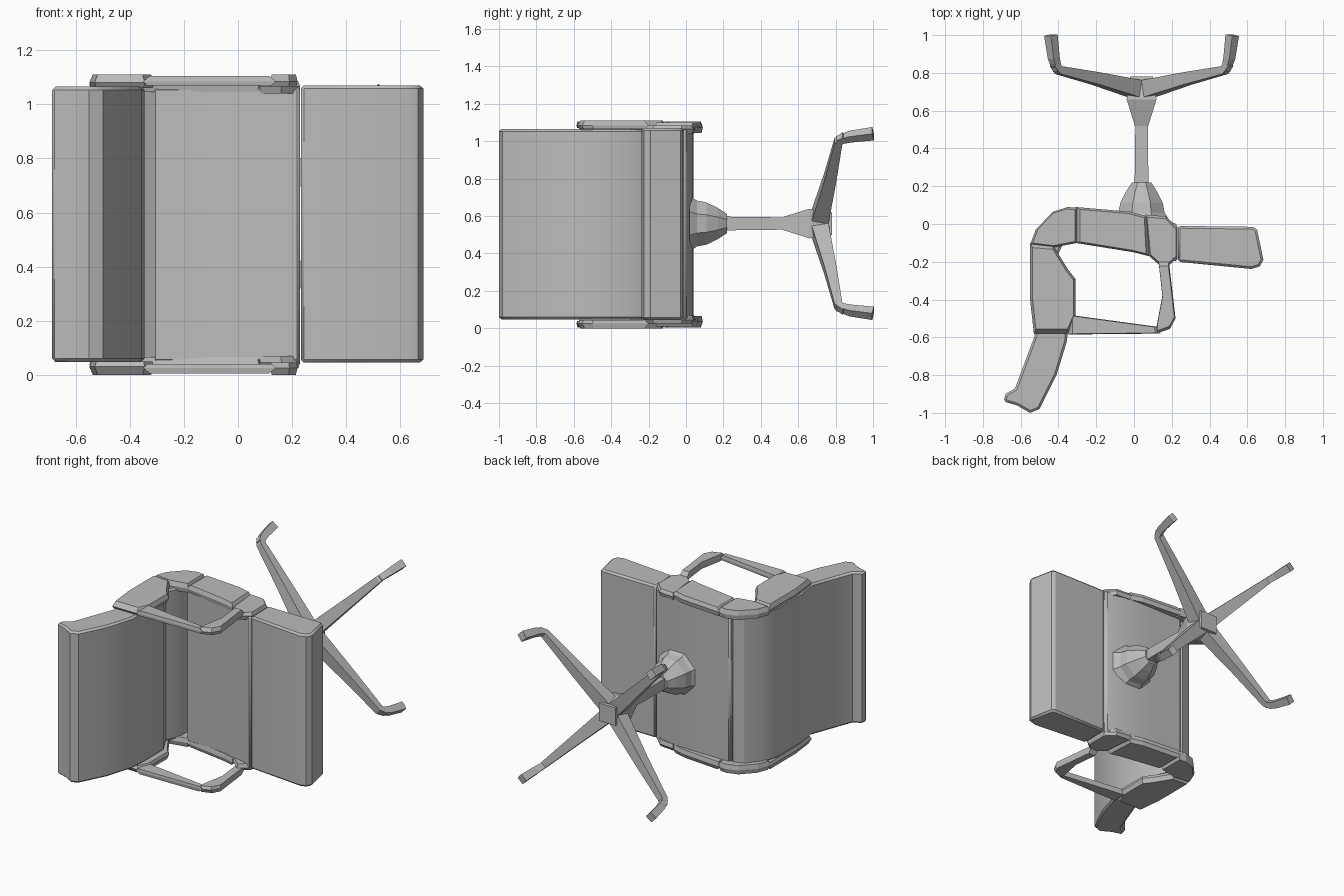
import bpy, bmesh, math
from mathutils import Vector

if "Cube" in bpy.data.objects:
    bpy.data.objects.remove(bpy.data.objects["Cube"])

grey = bpy.data.materials.new("mid_grey")
grey.use_nodes = True
colour = (0.5, 0.5, 0.5, 1)
grey.diffuse_color = colour
grey.node_tree.nodes["Principled BSDF"].inputs["Base Color"].default_value = colour

MID = 0.555  # mirror height between the two arm frames


def loft(name, rings, smooth=False, bevel=0):
    """Skin a list of equal rings of points and cap both ends."""
    bm = bmesh.new()
    rows = [[bm.verts.new(p) for p in ring] for ring in rings]
    n = len(rows[0])
    for a, b in zip(rows, rows[1:]):
        for i in range(n):
            j = (i + 1) % n
            bm.faces.new((a[i], a[j], b[j], b[i]))
    bm.faces.new(rows[0])
    bm.faces.new(rows[-1])
    bmesh.ops.recalc_face_normals(bm, faces=bm.faces)
    mesh = bpy.data.meshes.new(name)
    bm.to_mesh(mesh)
    bm.free()
    mesh.materials.append(grey)
    ob = bpy.data.objects.new(name, mesh)
    bpy.context.collection.objects.link(ob)
    if bevel:
        mod = ob.modifiers.new("soft_edges", "BEVEL")
        mod.width = bevel
        mod.limit_method = "ANGLE"
        mod.angle_limit = math.radians(60)
    if smooth:
        bpy.ops.object.select_all(action="DESELECT")
        ob.select_set(True)
        bpy.context.view_layer.objects.active = ob
        bpy.ops.object.shade_smooth_by_angle(angle=math.radians(30))
    return ob


def cushion(name, outline, z0, z1):
    loft(name, [[(x, y, z) for x, y in outline] for z in (z0, z1)], True, 0.012)


def cap(name, outline, heights, side):
    """Plate measured out from the middle height, narrowing on its outer face."""
    cx = sum(p[0] for p in outline) / len(outline)
    cy = sum(p[1] for p in outline) / len(outline)
    rings = []
    for h, k in zip(heights, (0.94, 1, 0.9)):
        rings.append([(cx + (x - cx) * k, cy + (y - cy) * k, MID + side * h)
                      for x, y in outline])
    loft(name, rings)


def tube(name, path, sides, ref):
    """Path of (x, y, z, radius) with rings square to the path."""
    pts = [Vector(p[:3]) for p in path]
    rings = []
    for i, p in enumerate(pts):
        t = (pts[min(i + 1, len(pts) - 1)] - pts[max(i - 1, 0)]).normalized()
        u = t.cross(Vector(ref)).normalized()
        v = u.cross(t)
        ring = []
        for k in range(sides):
            a = math.tau * (k + 0.5) / sides
            ring.append(p + (u * math.cos(a) + v * math.sin(a)) * path[i][3])
        rings.append(ring)
    loft(name, rings)


# Padded panels
cushion("seat", [(.23, .0), (.1, .035), (-.1, .04), (-.355, .04), (-.36, -.02),
                 (-.305, -.1), (0, -.14), (.1, -.17), (.23, -.2)], .045, 1.065)
cushion("leg_rest", [(.232, -.01), (.63, -.015), (.652, -.03), (.685, -.19),
                     (.665, -.225), (.62, -.238), (.232, -.2)], .045, 1.07)
cushion("backrest", [(-.36, .035), (-.44, .01), (-.51, -.08), (-.545, -.2),
                     (-.545, -.45), (-.525, -.59), (-.63, -.87), (-.68, -.9),
                     (-.69, -.94), (-.62, -.96), (-.55, -1), (-.5, -.98),
                     (-.41, -.8), (-.355, -.62), (-.345, -.5), (-.345, -.3),
                     (-.41, -.18), (-.365, -.08)], .048, 1.065)

# Arm frames on both sides
cap_parts = {
    "seat_cap": ([(-.31, .09), (-.02, .065), (.07, .04), (.08, -.17), (0, -.15),
                  (-.31, -.1)], (.49, .52, .545)),
    "hinge_cap": ([(.06, .05), (.17, .04), (.23, -.02), (.23, -.18), (.16, -.24),
                   (.08, -.17)], (.485, .51, .53)),
    "corner_cap": ([(-.3, .085), (-.35, .09), (-.43, .065), (-.52, -.03),
                    (-.55, -.11), (-.43, -.125), (-.3, -.1)], (.49, .52, .55)),
    "back_cap": ([(-.55, -.1), (-.55, -.4), (-.53, -.58), (-.345, -.58),
                  (-.31, -.5), (-.31, -.29), (-.35, -.24), (-.43, -.11)],
                 (.505, .525, .555)),
    "arm_rail": ([(-.35, -.48), (.13, -.545), (.14, -.58), (-.35, -.585)],
                 (.515, .53, .55)),
    "arm_end": ([(.12, -.58), (.19, -.555), (.22, -.5), (.185, -.2), (.13, -.2),
                 (.15, -.38), (.12, -.54)], (.51, .53, .555)),
}
for part, (outline, heights) in cap_parts.items():
    for word, side in (("upper", 1), ("lower", -1)):
        cap(word + "_" + part, outline, heights, side)

# Pedestal: mount, column and hub
CX, CZ = .04, .56
tube("seat_mount", [(CX, y, CZ, r) for y, r in
                    ((.02, .16), (.06, .132), (.11, .122), (.17, .09), (.22, .055))],
     8, (0, 0, 1))
tube("column", [(CX, .2, CZ, .052), (CX, .54, CZ, .046)], 4, (0, 0, 1))
tube("hub", [(CX, .52, CZ, .05), (CX, .66, CZ, .112), (CX, .78, CZ, .085)],
     4, (0, 0, 1))

# Four splayed legs with feet
for sx, xword in ((-1, "right"), (1, "left")):
    for sz, zword in ((-1, "lower"), (1, "upper")):
        def at(d, y, r, e=None):
            return (CX + sx * d, y, CZ + sz * (e or d), r)
        ref = (sz, 0, -sx)
        tube(f"{zword}_{xword}_leg", [at(.03, .715, .065), at(.24, .77, .046),
                                      at(.44, .815, .03), at(.462, .85, .028)],
             4, ref)
        tube(f"{zword}_{xword}_foot", [at(.445, .81, .024), at(.465, .88, .032),
                                       at(.48, 1, .036)], 4, ref)
